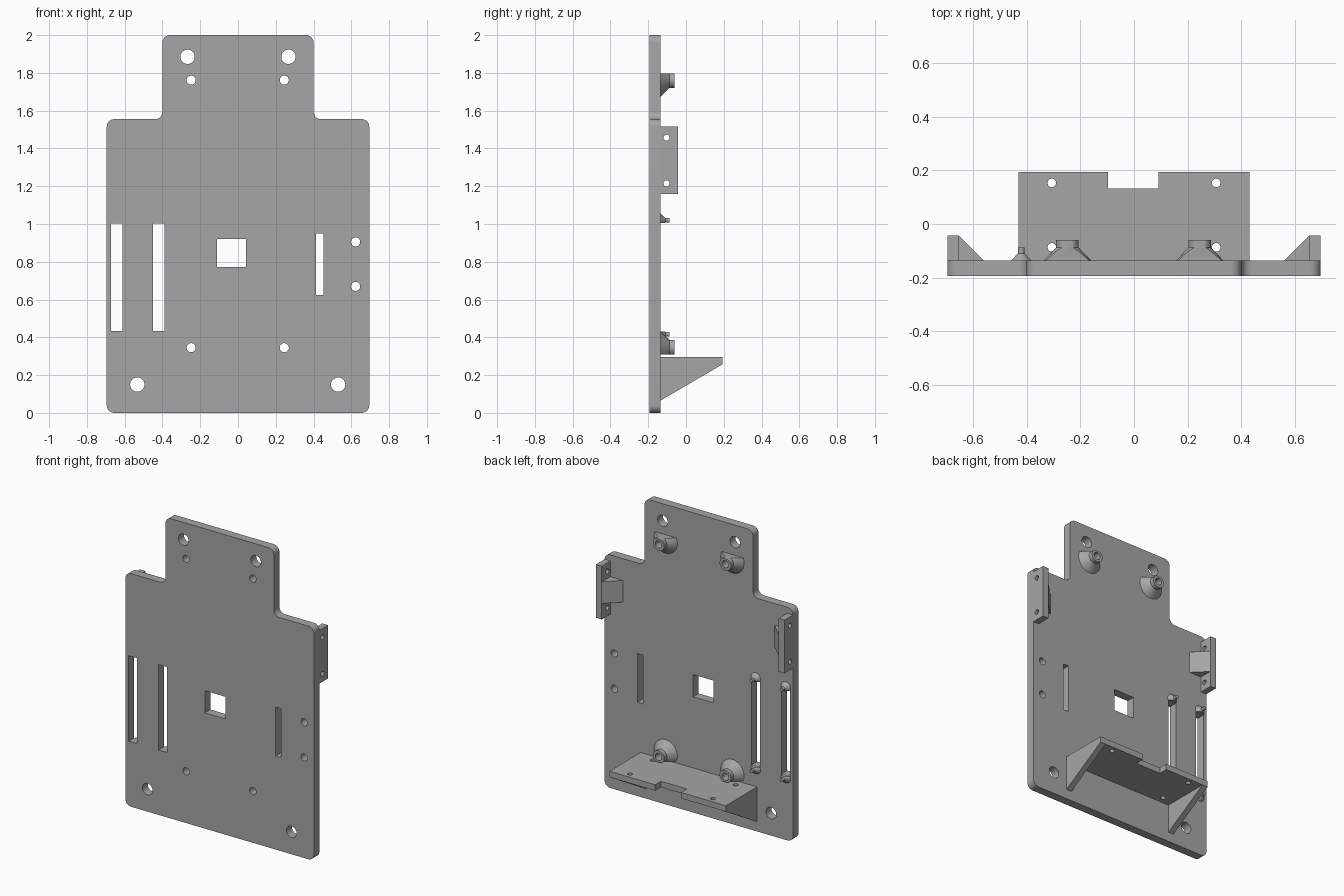
import bpy, bmesh, math
from mathutils import Vector, Matrix

if "Cube" in bpy.data.objects:
    bpy.data.objects.remove(bpy.data.objects["Cube"], do_unlink=True)

GREY = bpy.data.materials.new("plain grey")
GREY.use_nodes = True
GREY.diffuse_color = (0.38, 0.38, 0.38, 1)
GREY.node_tree.nodes["Principled BSDF"].inputs["Base Color"].default_value = GREY.diffuse_color

FRONT, BACK = -0.193, -0.135      # plate faces
ROOT = BACK - 0.01                # parts on the back sink slightly into the plate


def prism(bm, pts, axis, lo, hi):
    """Extrude a 2D outline along one axis."""
    place = {"x": lambda u, v, w: (w, u, v),
             "y": lambda u, v, w: (u, w, v),
             "z": lambda u, v, w: (u, v, w)}[axis]
    a = [bm.verts.new(place(u, v, lo)) for u, v in pts]
    b = [bm.verts.new(place(u, v, hi)) for u, v in pts]
    faces = [bm.faces.new(a), bm.faces.new(b)]
    for i in range(len(pts)):
        j = (i + 1) % len(pts)
        faces.append(bm.faces.new((a[i], a[j], b[j], b[i])))
    bmesh.ops.recalc_face_normals(bm, faces=faces)


def rect(u0, u1, v0, v1):
    return [(u0, v0), (u1, v0), (u1, v1), (u0, v1)]


def circle(u, v, r, n=32):
    return [(u + r * math.cos(math.tau * i / n), v + r * math.sin(math.tau * i / n))
            for i in range(n)]


def rounded(corners, r, steps=8):
    """Round every right-angled corner, inner or outer."""
    out = []
    for i, c in enumerate(corners):
        p = Vector(c)
        dp = (Vector(corners[i - 1]) - p).normalized()
        dn = (Vector(corners[(i + 1) % len(corners)]) - p).normalized()
        centre = p + r * (dp + dn)
        for k in range(steps + 1):
            t = math.pi / 2 * k / steps
            out.append(tuple(centre - r * (dn * math.cos(t) + dp * math.sin(t))))
    return out


def make(name, bm):
    mesh = bpy.data.meshes.new(name)
    bm.to_mesh(mesh)
    bm.free()
    mesh.materials.append(GREY)
    ob = bpy.data.objects.new(name, mesh)
    bpy.context.collection.objects.link(ob)
    return ob


def finish(name, bm, cuts=None):
    """Make the part, drill it with the cutter mesh and smooth round walls."""
    ob = make(name, bm)
    bpy.ops.object.select_all(action="DESELECT")
    ob.select_set(True)
    bpy.context.view_layer.objects.active = ob
    if cuts:
        cutter = make(name + "_cutter", cuts)
        cutter.hide_render = True
        mod = ob.modifiers.new("holes", "BOOLEAN")
        mod.operation, mod.solver, mod.object = "DIFFERENCE", "EXACT", cutter
        bpy.ops.object.modifier_apply(modifier=mod.name)
        bpy.data.objects.remove(cutter, do_unlink=True)
    bpy.ops.object.shade_smooth_by_angle(angle=math.radians(30))
    return ob


def post(name, x, z, base_r, top_r, neck_y, tip_y, clip_z, side, hole=0):
    """Conical foot with a round boss, cut flat at clip_z on one side."""
    bm = bmesh.new()
    slope = (base_r - top_r) / (neck_y - BACK)
    profile = [(0, ROOT), (base_r + slope * (BACK - ROOT), ROOT),
               (top_r, neck_y), (top_r, tip_y), (0, tip_y)]
    verts = [bm.verts.new((x + r, y, z)) for r, y in profile]
    edges = [bm.edges.new(e) for e in zip(verts, verts[1:])]
    bmesh.ops.spin(bm, geom=verts + edges, cent=(x, 0, z), axis=(0, 1, 0),
                   angle=math.tau, steps=32)
    bmesh.ops.remove_doubles(bm, verts=bm.verts, dist=1e-5)
    cut = bmesh.ops.bisect_plane(bm, geom=bm.verts[:] + bm.edges[:] + bm.faces[:],
                                 plane_co=(x, 0, clip_z), plane_no=(0, 0, side),
                                 clear_outer=True)
    rim = [e for e in cut["geom_cut"] if isinstance(e, bmesh.types.BMEdge)]
    bmesh.ops.holes_fill(bm, edges=rim)
    bmesh.ops.recalc_face_normals(bm, faces=bm.faces)
    cuts = None
    if hole:
        cuts = bmesh.new()
        prism(cuts, circle(x, z, hole), "y", -0.3, 0.1)
    finish(name, bm, cuts)


# Back plate with narrower neck
half = [(0.695, 0), (0.695, 1.555), (0.4, 1.555), (0.4, 2.0)]
outline = half + [(-x, z) for x, z in reversed(half)]
plate, cuts = bmesh.new(), bmesh.new()
prism(plate, rounded(outline, 0.04), "y", FRONT, BACK)
STANDOFFS = [(x, z) for x in (-0.248, 0.245) for z in (1.762, 0.345)]
for x, z in [(-0.267, 1.885), (0.267, 1.885), (-0.533, 0.15), (0.53, 0.15)]:
    prism(cuts, circle(x, z, 0.038), "y", -0.3, 0)
for x, z in STANDOFFS + [(0.623, 0.905), (0.623, 0.67)]:
    prism(cuts, circle(x, z, 0.024), "y", -0.3, 0)
for slot in [(-0.672, -0.612, 0.433, 1.003), (-0.45, -0.39, 0.433, 1.003),
             (0.413, 0.453, 0.625, 0.95), (-0.11, 0.042, 0.772, 0.92)]:
    prism(cuts, rect(*slot), "y", -0.3, 0)
finish("back_plate", plate, cuts)

# Board standoffs, flat on the outward side
for x, z in STANDOFFS:
    side = 1 if z > 1 else -1
    post("board_standoff", x, z, 0.087, 0.042, -0.088, -0.06, z + side * 0.036, side, 0.024)

# Small pegs at the ends of the two long slots
for x in (-0.642, -0.42):
    post("slot_peg_top", x, 1.02, 0.036, 0.012, -0.109, -0.088, 1.004, -1)
    post("slot_peg_bottom", x, 0.416, 0.036, 0.012, -0.109, -0.088, 0.432, 1)

# Shelf with a notch in its rear edge
shelf, cuts = bmesh.new(), bmesh.new()
prism(shelf, [(-0.43, ROOT), (0.43, ROOT), (0.43, 0.193), (0.092, 0.193), (0.092, 0.132),
              (-0.097, 0.132), (-0.097, 0.193), (-0.43, 0.193)], "z", 0.257, 0.297)
for x in (-0.306, 0.306):
    for y in (-0.087, 0.153):
        prism(cuts, circle(x, y, 0.016), "z", 0.2, 0.4)
finish("shelf", shelf, cuts)

# Triangular shelf brackets
for name, x in (("shelf_bracket_right", -0.43), ("shelf_bracket_left", 0.39)):
    bm = bmesh.new()
    prism(bm, [(ROOT, 0.297), (ROOT, 0.06), (BACK, 0.065), (0.193, 0.257), (0.193, 0.297)],
          "x", x, x + 0.04)
    finish(name, bm)

# Side tabs with screw holes and a sloped brace
for name, s in (("right", -1), ("left", 1)):
    tab, cuts, brace = bmesh.new(), bmesh.new(), bmesh.new()
    prism(tab, rect(s * 0.652, s * 0.695, ROOT, -0.043), "z", 1.16, 1.515)
    for z in (1.215, 1.457):
        prism(cuts, circle(-0.103, z, 0.016), "x", s * 0.6, s * 0.8)
    finish("side_tab_" + name, tab, cuts)
    prism(brace, [(s * 0.655, ROOT), (s * 0.655, -0.043), (s * 0.652, -0.043),
                  (s * 0.56, BACK), (s * 0.56, ROOT)], "z", 1.265, 1.41)
    finish("tab_brace_" + name, brace)
